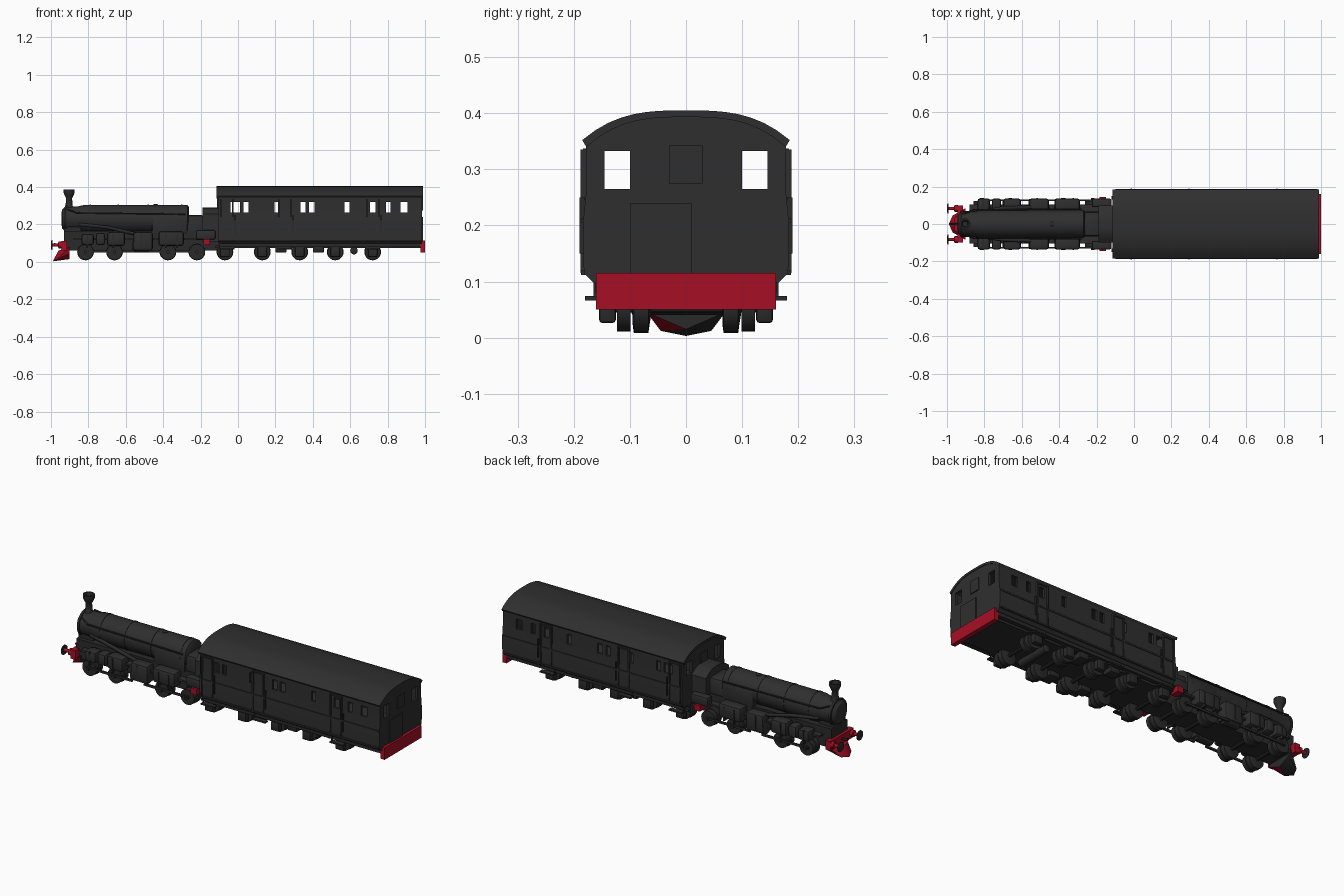
import bpy, bmesh, math
from mathutils import Vector, Matrix

if "Cube" in bpy.data.objects:
    bpy.data.objects.remove(bpy.data.objects["Cube"])


def material(name, rgb):
    m = bpy.data.materials.new(name)
    m.use_nodes = True
    m.diffuse_color = (*rgb, 1)
    m.node_tree.nodes["Principled BSDF"].inputs["Base Color"].default_value = (*rgb, 1)
    return m


GREY = material("charcoal grey", (0.028, 0.028, 0.028))
IRON = material("dark iron", (0.023, 0.023, 0.023))
RED = material("signal red", (0.38, 0.005, 0.018))
made = []


def finish(name, bm, mat):
    bmesh.ops.recalc_face_normals(bm, faces=bm.faces)
    me = bpy.data.meshes.new(name)
    bm.to_mesh(me)
    bm.free()
    me.materials.append(mat)
    ob = bpy.data.objects.new(name, me)
    bpy.context.scene.collection.objects.link(ob)
    made.append(ob)
    return ob


def add_box(bm, x, y, z):
    """Box from (low, high) pairs."""
    spans = (x, y, z)
    size = Matrix.Diagonal([b - a for a, b in spans] + [1])
    mid = Matrix.Translation([(a + b) / 2 for a, b in spans])
    bmesh.ops.create_cube(bm, size=1, matrix=mid @ size)


def boxes(name, mat, spans, mirror=False, bevel=0):
    bm = bmesh.new()
    for x, y, z in spans:
        add_box(bm, x, y, z)
        if mirror:
            add_box(bm, x, (-y[1], -y[0]), z)
    if bevel:
        bmesh.ops.bevel(bm, geom=bm.edges[:], offset=bevel, segments=2, affect='EDGES', profile=0.5)
    return finish(name, bm, mat)


def lathe(name, mat, profile, centres, axis, sides=20):
    """Spin (radius, distance) points about the axis at each centre."""
    bm = bmesh.new()
    rot = Vector((0, 0, 1)).rotation_difference(Vector(axis)).to_matrix()
    for c in centres:
        rings = []
        for r, d in profile:
            pts = [Vector((r * math.cos(k * math.tau / sides), r * math.sin(k * math.tau / sides), d))
                   for k in range(sides)]
            rings.append([bm.verts.new(rot @ p + Vector(c)) for p in pts])
        for a, b in zip(rings, rings[1:]):
            for k in range(sides):
                j = (k + 1) % sides
                bm.faces.new((a[k], a[j], b[j], b[k]))
        bm.faces.new(rings[0])
        bm.faces.new(rings[-1])
    return finish(name, bm, mat)


def prism(name, mat, outline, x0, x1):
    """Extrude a (y, z) outline along x."""
    bm = bmesh.new()
    face = bm.faces.new([bm.verts.new((x0, y, z)) for y, z in outline])
    out = bmesh.ops.extrude_face_region(bm, geom=[face])["geom"]
    bmesh.ops.translate(bm, vec=(x1 - x0, 0, 0), verts=[v for v in out if isinstance(v, bmesh.types.BMVert)])
    return finish(name, bm, mat)


def cut(target, cutter):
    mod = target.modifiers.new("cut", 'BOOLEAN')
    mod.operation, mod.solver, mod.object = 'DIFFERENCE', 'EXACT', cutter
    dg = bpy.context.evaluated_depsgraph_get()
    me = bpy.data.meshes.new_from_object(target.evaluated_get(dg))
    target.modifiers.clear()
    target.data = me
    made.remove(cutter)
    bpy.data.objects.remove(cutter)


def arch(w, eave, rise, n=16):
    ts = [1 - 2 * k / n for k in range(n + 1)]
    return [(w * t, eave + rise * (1 - abs(t) ** 3)) for t in ts]


def rod(name, mat, points, radius):
    cu = bpy.data.curves.new(name, 'CURVE')
    cu.dimensions, cu.bevel_depth, cu.bevel_resolution = '3D', radius, 1
    sp = cu.splines.new('POLY')
    sp.points.add(len(points) - 1)
    for p, co in zip(sp.points, points):
        p.co = (*co, 1)
    cu.materials.append(mat)
    ob = bpy.data.objects.new(name, cu)
    bpy.context.scene.collection.objects.link(ob)


# Coach body, hollow with open windows
side = [(0.165, 0.098), (0.182, 0.115), (0.184, 0.2), (0.178, 0.26)]
outline = [(-y, z) for y, z in reversed(side)] + side + arch(0.178, 0.355, 0.043)
coach = prism("coach_body", GREY, outline, -0.105, 0.985)
inner = [(-0.165, 0.12), (0.165, 0.12)] + arch(0.165, 0.345, 0.04)
cut(coach, prism("cavity", GREY, inner, -0.09, 0.97))
openings = [((x, x + w), (0.15, 0.2), (0.265, 0.32)) for x, w in (
    (-0.04, 0.05), (0.03, 0.025), (0.195, 0.02), (0.335, 0.025), (0.38, 0.03),
    (0.57, 0.025), (0.705, 0.03), (0.79, 0.025), (0.87, 0.035))]
openings += [(x, (0.1, 0.145), (0.265, 0.333)) for x in ((-0.13, -0.08), (0.96, 1.0))]
cut(coach, boxes("window_cutter", GREY, openings, mirror=True))

# Arched roof with a small overhang
roof = arch(0.185, 0.352, 0.053)
prism("coach_roof", GREY, roof + [(y * 0.96, z - 0.012) for y, z in reversed(roof)], -0.115, 0.988)

# Side doors, waist mouldings, handles and end panels
doors = [-0.06, 0.25, 0.72]
boxes("door_frames", GREY, [((d + a, d + b), (0.178, 0.188), (0.115, 0.335))
      for d in doors for a, b in ((-0.036, -0.028), (0.028, 0.036))], True)
boxes("door_tops", GREY, [((d - 0.036, d + 0.036), (0.176, 0.184), (0.33, 0.337)) for d in doors], True)
boxes("waist_moulding", GREY, [((-0.1, 0.98), (0.178, 0.187), (0.205, 0.213)),
      ((-0.1, 0.98), (0.178, 0.187), (0.112, 0.12))], True)
boxes("door_handles", IRON, [((d + 0.042, d + 0.048), (0.18, 0.19), (0.15, 0.25)) for d in doors], True)
boxes("end_window_panels", GREY, [(x, (-0.03, 0.03), (0.275, 0.342)) for x in ((0.984, 0.99), (-0.111, -0.104))])
boxes("end_door", GREY, [((0.984, 0.99), (-0.1, 0.01), (0.115, 0.24))])

# Coach underframe, beam and running gear
boxes("rear_buffer_beam", RED, [((0.975, 1.0), (-0.16, 0.16), (0.05, 0.115))])
boxes("coach_underframe", IRON, [((-0.1, 0.975), (-0.13, 0.13), (0.075, 0.102))])
boxes("solebars", IRON, [((-0.1, 0.975), (0.14, 0.162), (0.08, 0.105))], True)
boxes("footboards", IRON, [((d - 0.04, d + 0.04), (0.155, 0.18), (0.066, 0.074)) for d in doors]
      + [((d - 0.04, d - 0.035), (0.155, 0.165), (0.066, 0.1)) for d in doors], True)
boxes("battery_boxes", IRON, [((0.4, 0.46), (0.07, 0.15), (0.05, 0.09)),
      ((0.2, 0.26), (0.08, 0.14), (0.05, 0.09))], True, 0.006)
lathe("air_tank", IRON, [(0.01, -0.1), (0.02, -0.095), (0.02, 0.095), (0.01, 0.1)], [(0.62, 0, 0.06)], (0, 1, 0))

axles = [-0.815, -0.66, -0.375, -0.22, -0.07, 0.13, 0.33, 0.52, 0.72]
centres = [(x, s * 0.08, 0.053) for x in axles for s in (-1, 1)]
lathe("wheels", IRON, [(0.03, -0.015), (0.045, -0.013), (0.045, 0.013), (0.03, 0.015), (0.012, 0.018)],
      centres, (0, 1, 0))
lathe("outer_wheel_rims", IRON, [(0.042, -0.012), (0.042, 0.012)], [(x, s * 0.111, 0.053) for x in axles
      for s in (-1, 1)], (0, 1, 0))
lathe("axles", IRON, [(0.009, -0.14), (0.009, 0.14)], [(x, 0, 0.053) for x in axles], (0, 1, 0), 10)
boxes("axle_boxes", IRON, [((x - 0.025, x + 0.025), (0.125, 0.155), (0.026, 0.075)) for x in axles[4:]], True, 0.006)
boxes("leaf_springs", IRON, [((x - 0.05, x + 0.05), (0.13, 0.15), (0.073, 0.088)) for x in axles[4:]], True)

# Locomotive frame and side equipment
boxes("loco_frame", IRON, [((-0.93, -0.09), (-0.07, 0.07), (0.06, 0.165))])
boxes("running_boards", GREY, [((-0.88, -0.12), (0.06, 0.105), (0.118, 0.128))], True)
boxes("side_boxes", GREY, [((a, b), (0.07, 0.137), (lo, hi)) for a, b, lo, hi in (
    (-0.837, -0.77, 0.09, 0.15), (-0.76, -0.71, 0.09, 0.155), (-0.7, -0.605, 0.085, 0.16),
    (-0.56, -0.455, 0.06, 0.16), (-0.425, -0.29, 0.085, 0.165))], True, 0.014)
boxes("side_box_straps", IRON, [((x, x + 0.008), (0.08, 0.14), (0.075, 0.15))
      for x in (-0.81, -0.67, -0.52, -0.39, -0.33)], True)
lathe("cylinders", GREY, [(0.02, -0.05), (0.034, -0.045), (0.034, 0.045), (0.02, 0.05)],
      [(-0.515, s * 0.1, 0.085) for s in (-1, 1)], (1, 0, 0))
boxes("coupling_rods", IRON, [((a, b), (0.123, 0.131), (0.05, 0.062))
      for a, b in ((-0.83, -0.55), (-0.48, -0.21))], True)

# Boiler, smokebox and firebox
lathe("boiler", GREY, [(0.025, -0.945), (0.05, -0.94), (0.06, -0.93), (0.066, -0.925), (0.066, -0.86),
      (0.075, -0.82), (0.075, -0.27), (0.06, -0.262)], [(0, 0, 0.23)], (1, 0, 0), 32)
lathe("boiler_bands", GREY, [(0.077, -0.004), (0.077, 0.004)],
      [(x, 0, 0.23) for x in (-0.79, -0.64, -0.48, -0.3)], (1, 0, 0), 32)
lathe("smokebox_ring", IRON, [(0.072, -0.006), (0.072, 0.006)], [(-0.92, 0, 0.23)], (1, 0, 0), 32)
boxes("smokebox_saddle", IRON, [((-0.93, -0.84), (-0.05, 0.05), (0.14, 0.2))])
boxes("firebox", GREY, [((-0.46, -0.27), (-0.075, 0.075), (0.15, 0.25))], bevel=0.01)
boxes("footplate_housing", GREY, [((-0.28, -0.18), (-0.065, 0.065), (0.12, 0.25))], bevel=0.015)
lathe("chimney", IRON, [(0.028, 0.285), (0.019, 0.3), (0.016, 0.34), (0.022, 0.352), (0.03, 0.37),
      (0.03, 0.388), (0.021, 0.388), (0.014, 0.36)], [(-0.903, 0, 0)], (0, 0, 1))
lathe("safety_valve", IRON, [(0.016, 0.295), (0.013, 0.306), (0.006, 0.31)], [(-0.44, 0, 0)], (0, 0, 1))
for s, word in ((1, "left"), (-1, "right")):
    rod(word + "_handrail", IRON, [(-0.91, s * 0.055, 0.28), (-0.86, s * 0.075, 0.262),
        (-0.28, s * 0.08, 0.255)], 0.004)
    rod(word + "_steam_pipe", IRON, [(-0.85, s * 0.06, 0.2), (-0.7, s * 0.085, 0.185),
        (-0.55, s * 0.09, 0.15)], 0.01)

# Tender section joining the coach
tender = [(-0.1, 0.11), (0.1, 0.11), (0.1, 0.255)] + arch(0.085, 0.265, 0.025, 8) + [(-0.1, 0.255)]
prism("tender", GREY, tender, -0.19, -0.1)
boxes("tender_side_plates", GREY, [((-0.225, -0.12), (0.09, 0.135), (0.12, 0.17))], True, 0.008)
boxes("tender_red_beams", RED, [((-0.185, -0.15), (0.095, 0.145), (0.09, 0.122))], True)

# Front beam, buffers and plough
boxes("front_buffer_beam", RED, [((-0.945, -0.915), (-0.1, 0.1), (0.062, 0.112))])
ends = [(-0.94, s * 0.083, 0.09) for s in (-1, 1)]
lathe("buffer_shanks", RED, [(0.018, 0), (0.018, -0.02), (0.009, -0.022), (0.009, -0.055)], ends, (1, 0, 0), 14)
lathe("buffer_heads", IRON, [(0.026, -0.052), (0.026, -0.057), (0.015, -0.06)], ends, (1, 0, 0))
rod("coupling_hook", IRON, [(-0.94, 0, 0.09), (-0.975, 0, 0.09), (-0.982, 0, 0.1)], 0.006)

bm = bmesh.new()
for x, y, z in ((-0.9, 0.085, 0.08), (-0.9, 0.07, 0.045), (-0.9, 0, 0.015), (-0.97, 0.045, 0.012),
                (-0.99, 0, 0.003), (-0.96, 0.03, 0.06)):
    for s in ((-1, 1) if y else (1,)):
        bm.verts.new((x, y * s, z))
bmesh.ops.convex_hull(bm, input=bm.verts[:])
plough = finish("plough", bm, IRON)
plough.data.materials.append(RED)
for f in plough.data.polygons:
    if f.normal.z > 0.25 or (f.normal.y < -0.15 and f.normal.x < 0.5):
        f.material_index = 1

# Smooth round parts while keeping corners sharp
bpy.ops.object.select_all(action='DESELECT')
for ob in made:
    ob.select_set(True)
bpy.context.view_layer.objects.active = made[0]
bpy.ops.object.shade_smooth_by_angle(angle=math.radians(32))
